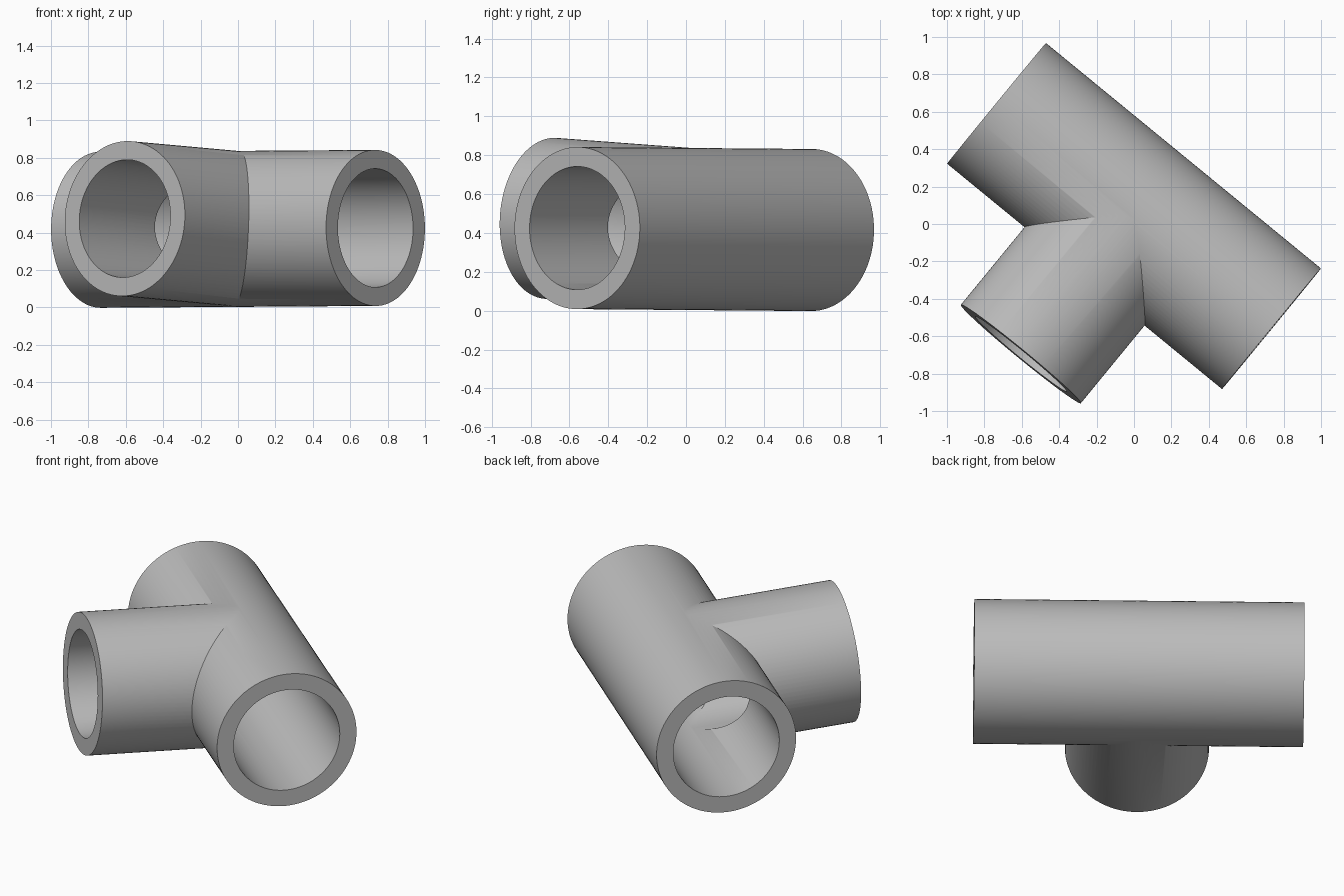
import bpy
import math
from mathutils import Vector

cube = bpy.data.objects.get("Cube")
if cube:
    bpy.data.objects.remove(cube, do_unlink=True)

# Single grey plastic material
grey = bpy.data.materials.new("plain grey")
grey.use_nodes = True
colour = (0.5, 0.5, 0.5, 1)
grey.diffuse_color = colour
grey.node_tree.nodes["Principled BSDF"].inputs["Base Color"].default_value = colour

SEGMENTS = 96
RUN_A = Vector((-0.735, 0.645, 0.415))
RUN_B = Vector((0.735, -0.56, 0.425))
JOINT = (RUN_A + RUN_B) / 2
BRANCH_END = Vector((-0.605, -0.695, 0.475))


def rod(name, start, end, radius, extra_start=0, extra_end=0):
    """Solid cylinder between two points, optionally lengthened at each end."""
    axis = (end - start).normalized()
    start = start - axis * extra_start
    end = end + axis * extra_end
    bpy.ops.mesh.primitive_cylinder_add(
        vertices=SEGMENTS, radius=radius, depth=(end - start).length,
        location=(start + end) / 2,
        rotation=axis.to_track_quat("Z", "Y").to_euler())
    obj = bpy.context.object
    obj.name = name
    obj.data.materials.append(grey)
    return obj


def combine(target, tool, operation):
    """Apply a boolean and discard the tool object."""
    mod = target.modifiers.new(operation.lower(), "BOOLEAN")
    mod.operation = operation
    mod.solver = "EXACT"
    mod.object = tool
    bpy.ops.object.select_all(action="DESELECT")
    bpy.context.view_layer.objects.active = target
    target.select_set(True)
    bpy.ops.object.modifier_apply(modifier=mod.name)
    bpy.data.objects.remove(tool, do_unlink=True)


# Outer walls: straight run and side branch joined into one body
tee = rod("tee_pipe", RUN_A, RUN_B, 0.417)
combine(tee, rod("branch", JOINT, BRANCH_END, 0.415), "UNION")

# Bores through the run and the branch
combine(tee, rod("run_bore", RUN_A, RUN_B, 0.317, 0.1, 0.1), "DIFFERENCE")
combine(tee, rod("branch_bore", JOINT, BRANCH_END, 0.315, 0, 0.1), "DIFFERENCE")

# Smooth walls with crisp rims and seams
bpy.ops.object.select_all(action="DESELECT")
tee.select_set(True)
bpy.context.view_layer.objects.active = tee
bpy.ops.object.shade_smooth_by_angle(angle=math.radians(30))
